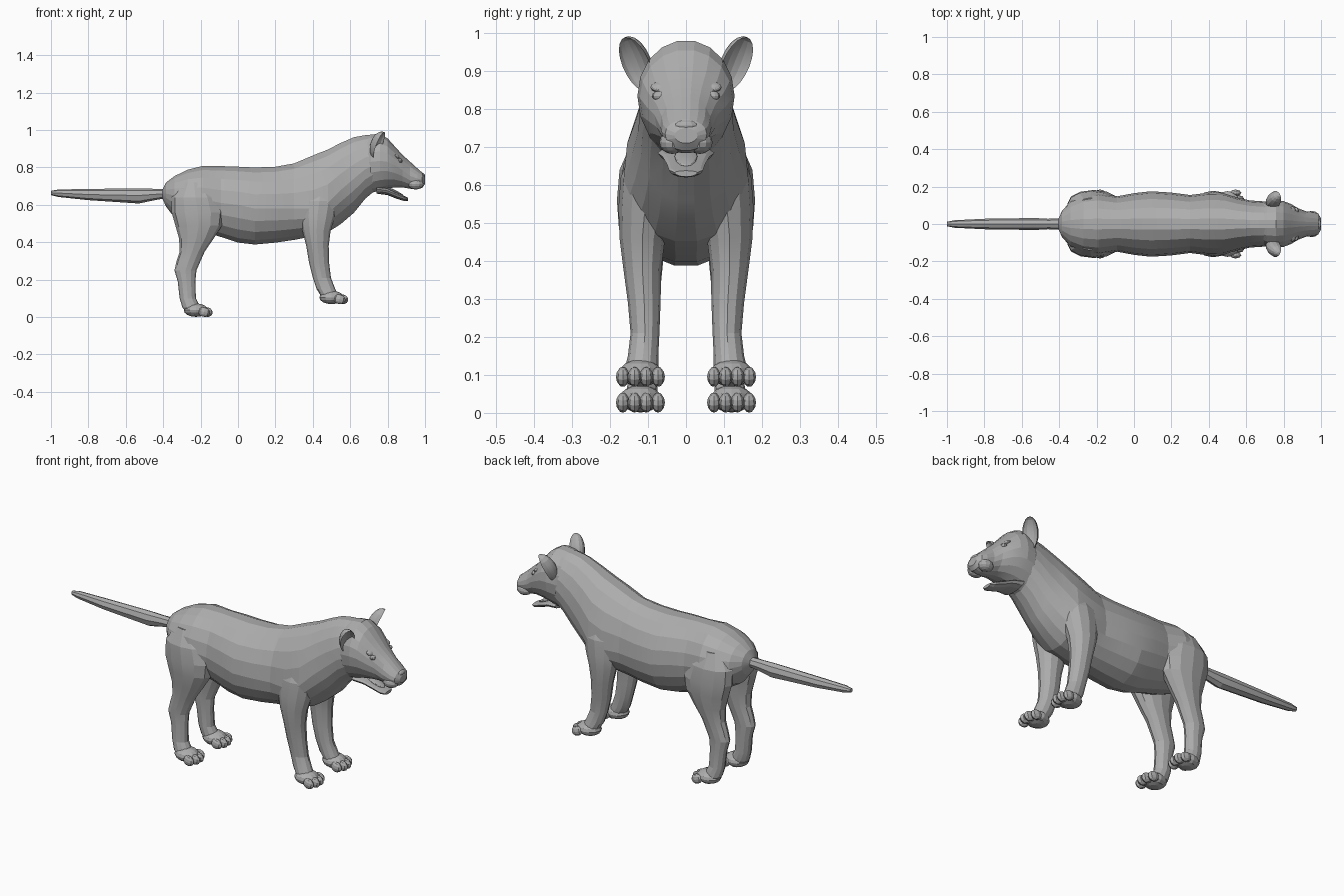
import bpy, bmesh, math
from mathutils import Matrix, Vector

if "Cube" in bpy.data.objects:
    bpy.data.objects.remove(bpy.data.objects["Cube"])

fur = bpy.data.materials.new("grey_fur")
fur.use_nodes = True
GREY = (0.42, 0.42, 0.42, 1)
fur.diffuse_color = GREY
fur.node_tree.nodes["Principled BSDF"].inputs["Base Color"].default_value = GREY


def finish(name, bm):
    bmesh.ops.recalc_face_normals(bm, faces=bm.faces)
    mesh = bpy.data.meshes.new(name)
    bm.to_mesh(mesh)
    bm.free()
    mesh.materials.append(fur)
    obj = bpy.data.objects.new(name, mesh)
    bpy.context.collection.objects.link(obj)
    bpy.context.view_layer.objects.active = obj
    obj.select_set(True)
    bpy.ops.object.shade_smooth_by_angle(angle=math.radians(12))
    obj.select_set(False)
    return obj


def loft(name, rings):
    bm = bmesh.new()
    loops = [[bm.verts.new(p) for p in ring] for ring in rings]
    n = len(loops[0])
    for a, b in zip(loops, loops[1:]):
        for i in range(n):
            j = (i + 1) % n
            bm.faces.new((a[i], a[j], b[j], b[i]))
    bm.faces.new(loops[0])
    bm.faces.new(loops[-1])
    return finish(name, bm)


def ring_x(x, top, mid, bottom, w, n=18):
    """Upright egg-shaped ring: separate heights above and below its widest line."""
    pts = []
    for i in range(n):
        a = math.tau * i / n
        s = math.sin(a)
        pts.append((x, w * math.cos(a), mid + s * (top - mid if s > 0 else mid - bottom)))
    return pts


def ring_z(z, back, front, y, w, n=12):
    """Level oval ring for a leg."""
    return [((back + front) / 2 + (front - back) / 2 * math.cos(math.tau * i / n),
             y + w * math.sin(math.tau * i / n), z) for i in range(n)]


def blob(name, centre, radii, tilt=0.0, u=12, v=8):
    bm = bmesh.new()
    bmesh.ops.create_uvsphere(bm, u_segments=u, v_segments=v, radius=1)
    m = (Matrix.Translation(centre) @ Matrix.Rotation(tilt, 4, 'Y')
         @ Matrix.Diagonal((*radii, 1)))
    bmesh.ops.transform(bm, matrix=m, verts=bm.verts)
    return finish(name, bm)


# Trunk and neck: x, top, widest height, bottom, half width
trunk = [(-.405, .68, .66, .635, .025), (-.385, .72, .66, .59, .07),
         (-.34, .755, .65, .53, .12), (-.27, .79, .64, .49, .155),
         (-.19, .81, .63, .455, .165), (-.09, .81, .61, .425, .148),
         (0, .807, .60, .395, .165), (.09, .803, .58, .385, .175),
         (.2, .807, .58, .395, .168), (.3, .825, .58, .41, .155),
         (.4, .868, .58, .43, .168), (.48, .90, .61, .45, .165),
         (.55, .935, .68, .495, .142), (.62, .965, .74, .555, .126),
         (.68, .975, .79, .63, .122), (.74, .975, .82, .68, .115)]
loft("trunk_and_neck", [ring_x(*s) for s in trunk])

# Head with sloping forehead and blunt muzzle
head = [(.67, .965, .82, .66, .10), (.71, .978, .83, .66, .122),
        (.76, .982, .835, .675, .128), (.80, .957, .83, .685, .122),
        (.84, .912, .81, .692, .107), (.88, .868, .785, .692, .083),
        (.92, .832, .755, .685, .068), (.96, .795, .74, .683, .064),
        (.985, .773, .735, .69, .055), (1.0, .75, .73, .71, .03)]
loft("head", [ring_x(*s) for s in head])

# Open lower jaw and tongue
jaw = [(.74, .70, .685, .66, .075), (.80, .688, .675, .652, .062),
       (.85, .664, .655, .632, .05), (.89, .647, .64, .62, .045),
       (.91, .638, .633, .622, .03)]
loft("lower_jaw", [ring_x(*s, n=12) for s in jaw])
blob("tongue", (.83, 0, .675), (.06, .03, .008), math.radians(25))
blob("nose_pad", (.983, 0, .757), (.017, .032, .014))

# Tail
tail = [(-1, .675, .665, .652, .012), (-.96, .682, .663, .642, .02),
        (-.8, .685, .655, .625, .028), (-.53, .688, .65, .607, .032),
        (-.46, .686, .655, .622, .028), (-.39, .685, .66, .635, .03)]
loft("tail", [ring_x(*s, n=8) for s in tail])

# Leg profiles: height, back, front, side offset, half width
fore = [(.70, .38, .50, .09, .05), (.62, .335, .535, .102, .07),
        (.54, .33, .52, .108, .07), (.46, .345, .495, .115, .06),
        (.38, .365, .485, .115, .05), (.29, .38, .487, .11, .043),
        (.21, .40, .497, .108, .038), (.15, .42, .52, .113, .04),
        (.11, .445, .54, .118, .045), (.08, .475, .54, .118, .042)]
hind = [(.72, -.30, -.17, .09, .05), (.64, -.355, -.10, .105, .07),
        (.56, -.355, -.075, .112, .07), (.49, -.335, -.085, .113, .064),
        (.42, -.315, -.13, .112, .054), (.35, -.312, -.178, .11, .045),
        (.30, -.328, -.20, .11, .04), (.25, -.34, -.222, .11, .037),
        (.19, -.322, -.228, .11, .035), (.10, -.312, -.225, .113, .036),
        (.05, -.297, -.20, .117, .042), (.01, -.26, -.20, .119, .04)]


def paw(name, side, x, floor):
    y = .12 * side
    blob(name + "_paw", (x, y, floor + .037), (.065, .056, .036))
    for i in range(4):
        off = (i - 1.5) * .031
        reach = .058 if i in (1, 2) else .043
        blob(f"{name}_toe_{i + 1}", (x + reach, y + off, floor + .027),
             (.032, .018, .026), math.radians(15), 8, 6)


def ear(name, side):
    """Flattened sphere whose front is pushed in to make a cup."""
    bm = bmesh.new()
    bmesh.ops.create_uvsphere(bm, u_segments=14, v_segments=10, radius=1)
    for v in bm.verts:
        if v.co.x > 0:
            v.co.x *= -.55
    m = (Matrix.Translation((.755, .132 * side, .918))
         @ Matrix.Rotation(math.radians(-22) * side, 4, 'X')
         @ Matrix.Rotation(math.radians(18), 4, 'Y')
         @ Matrix.Rotation(math.radians(30) * side, 4, 'Z')
         @ Matrix.Diagonal((.05, .04, .08, 1)))
    bmesh.ops.transform(bm, matrix=m, verts=bm.verts)
    finish(name, bm)


# Paired parts: the head looks along +x, so its left is +y
for word, side in (("left", 1), ("right", -1)):
    for part, profile, x, floor in (("front", fore, .50, .068), ("hind", hind, -.225, 0)):
        rings = [ring_z(z, b, f, y * side, w) for z, b, f, y, w in profile]
        loft(f"{word}_{part}_leg", rings)
        paw(f"{word}_{part}", side, x, floor)
    ear(word + "_ear", side)
    blob(word + "_eye", (.866, .07 * side, .835), (.014, .02, .013), 0, 10, 6)
    blob(word + "_brow", (.847, .066 * side, .858), (.02, .028, .012), math.radians(35))
    blob(word + "_whisker_pad", (.95, .036 * side, .712), (.042, .034, .03))
